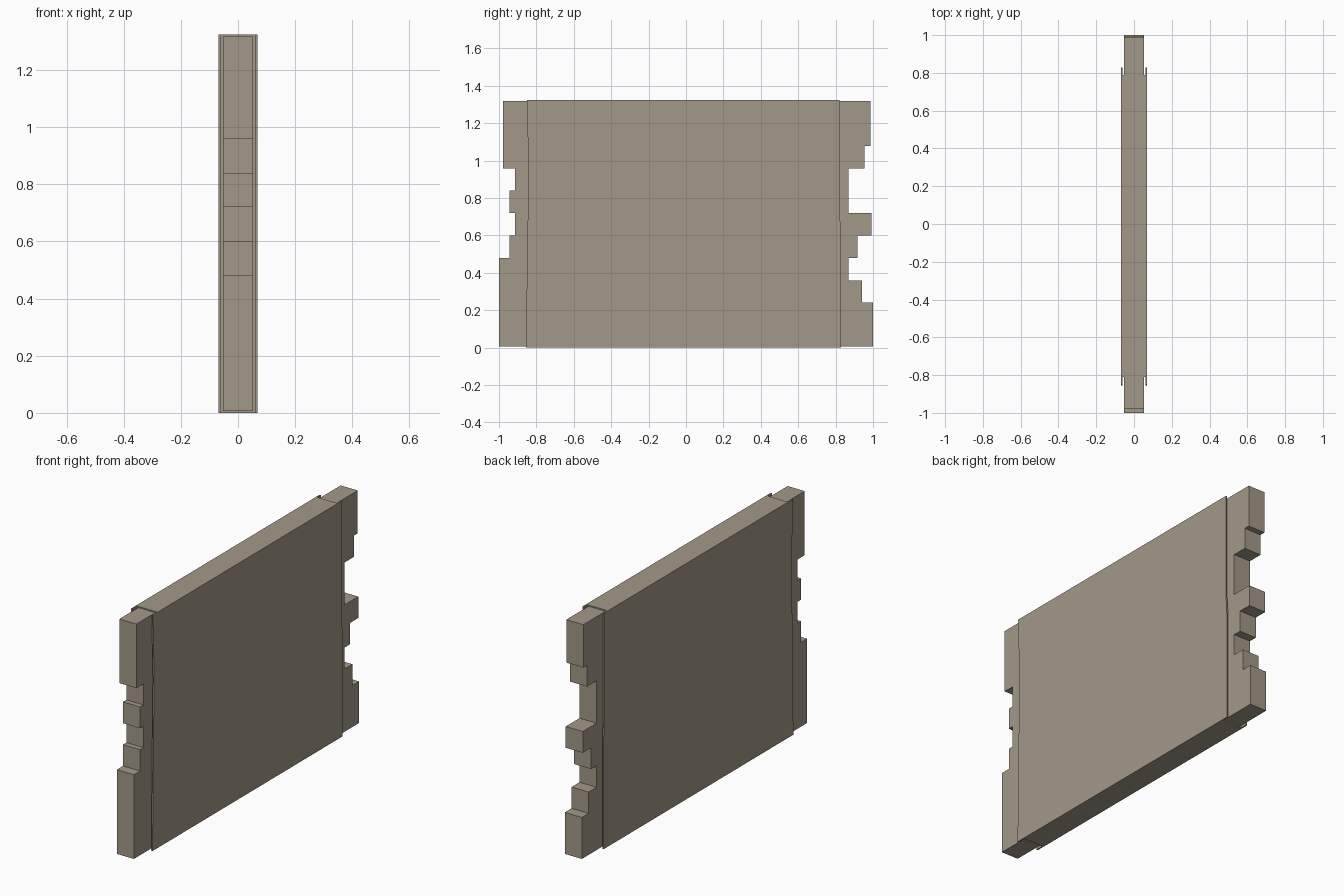
import bpy, bmesh

if "Cube" in bpy.data.objects:
    bpy.data.objects.remove(bpy.data.objects["Cube"])

wall_mat = bpy.data.materials.new("wall_stone")
wall_mat.diffuse_color = (.361, .319, .246, 1)
wall_mat.use_nodes = True
wall_mat.node_tree.nodes["Principled BSDF"].inputs["Base Color"].default_value = wall_mat.diffuse_color


def extrude_profile(name, points, x0, x1):
    """Solid with a (y, z) outline running from x0 to x1."""
    bm = bmesh.new()
    face = bm.faces.new([bm.verts.new((x0, y, z)) for y, z in points])
    ext = bmesh.ops.extrude_face_region(bm, geom=[face])
    verts = [v for v in ext["geom"] if isinstance(v, bmesh.types.BMVert)]
    bmesh.ops.translate(bm, verts=verts, vec=(x1 - x0, 0, 0))
    bmesh.ops.recalc_face_normals(bm, faces=bm.faces[:])
    mesh = bpy.data.meshes.new(name)
    bm.to_mesh(mesh)
    bm.free()
    mesh.materials.append(wall_mat)
    obj = bpy.data.objects.new(name, mesh)
    bpy.context.collection.objects.link(obj)
    return obj


def stepped(steps, z):
    """Turn (y, top z) courses into a stepped outline going upwards."""
    pts = []
    for y, top in steps:
        pts += [(y, z), (y, top)]
        z = top
    return pts


CORE, INNER, OUTER, TOP = 0.053, 0.06, 0.068, 1.325

# Brick core with toothed ends
back = stepped([(1.0, .24), (.94, .36), (.87, .48), (.917, .6), (.992, .72),
                (.87, .958), (.955, 1.077), (.987, 1.318)], .007)
front = stepped([(-1.0, .48), (-.945, .6), (-.915, .72), (-.945, .84),
                 (-.915, .958), (-.978, 1.318)], .007)
extrude_profile("brick_core", back + front[::-1], -CORE, CORE)

# Full-height middle of the wall, slightly proud of the core above and below
extrude_profile("wall_middle", [(-.81, 0), (.79, 0), (.79, TOP), (-.81, TOP)],
                -INNER, INNER)

# Plaster skins with slightly uneven ends, one on each face
skin = [(-.856, 0), (.829, 0), (.829, .6), (.822, .72), (.821, TOP),
        (-.851, TOP), (-.842, .96), (-.848, .55)]
for name, s in (("plaster_right", 1), ("plaster_left", -1)):
    extrude_profile(name, skin, s * INNER, s * OUTER)
